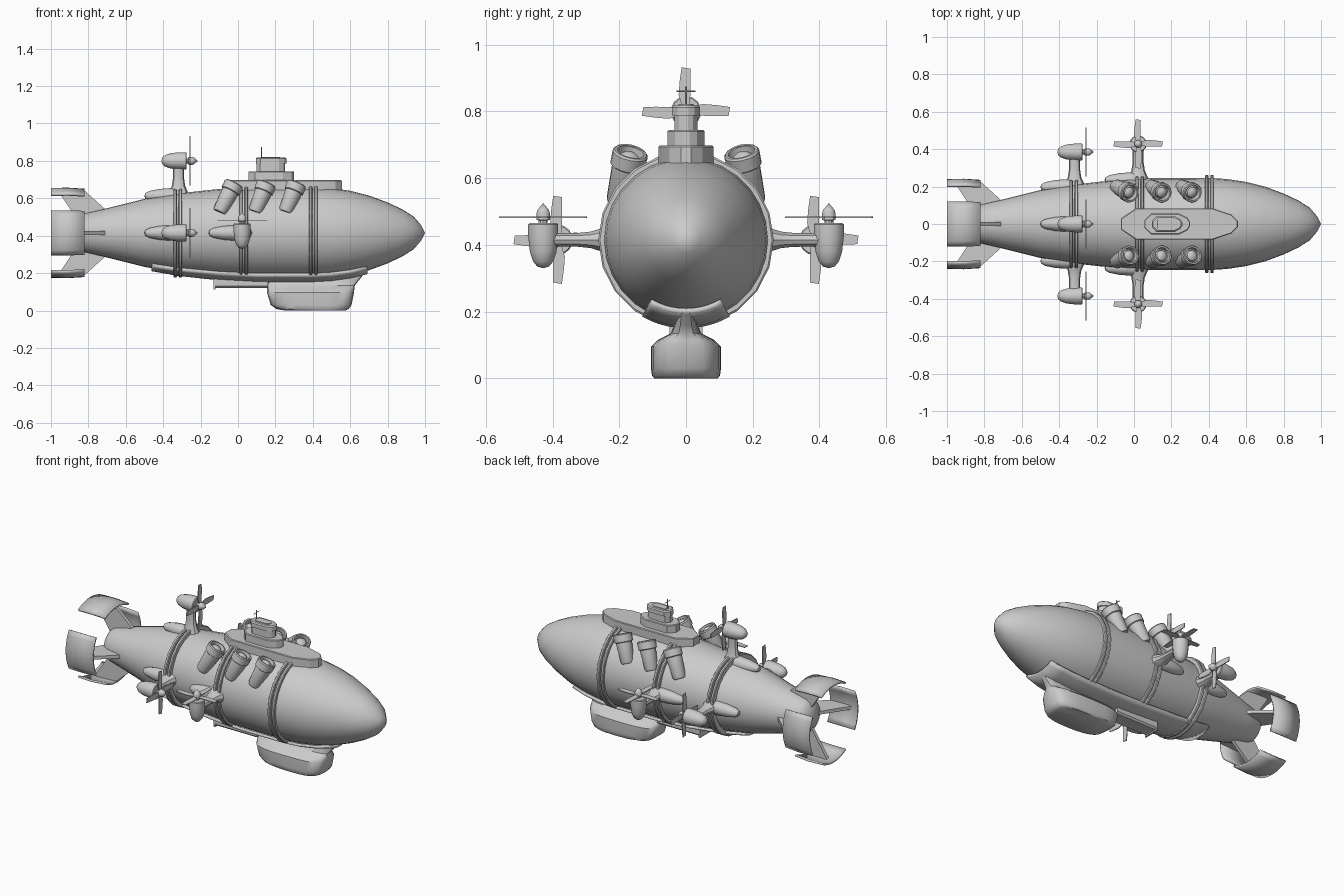
import bpy, bmesh, math
from math import sin, cos, pi, radians
from mathutils import Matrix, Vector

if "Cube" in bpy.data.objects:
    bpy.data.objects.remove(bpy.data.objects["Cube"])

T, R = Matrix.Translation, Matrix.Rotation
CZ = 0.415                      # height of the hull axis
AXIS = T((0, 0, CZ))


def finish(name, bm, mat=Matrix(), angle=35, merge=True):
    if merge:
        bmesh.ops.remove_doubles(bm, verts=bm.verts, dist=1e-5)
    bmesh.ops.recalc_face_normals(bm, faces=bm.faces)
    bm.transform(mat)
    me = bpy.data.meshes.new(name)
    bm.to_mesh(me)
    bm.free()
    for p in me.polygons:
        p.use_smooth = True
    me.set_sharp_from_angle(angle=radians(angle))
    ob = bpy.data.objects.new(name, me)
    bpy.context.collection.objects.link(ob)
    return ob


def grid(bm, rows, wrap):
    """Skin a list of equally long point rows."""
    vs = [[bm.verts.new(p) for p in row] for row in rows]
    n = len(rows[0])
    for a, b in zip(vs, vs[1:]):
        for i in range(n if wrap else n - 1):
            j = (i + 1) % n
            bm.faces.new((a[i], a[j], b[j], b[i]))
    return vs


def lathe(name, prof, mat, segs=16, arc=None, flat=1.0, angle=35):
    """Turn (x, radius) points around local x; arc = (mid, half) degrees from up."""
    bm = bmesh.new()
    if arc:
        ts = [radians(arc[0] + arc[1] * (2 * i / segs - 1)) for i in range(segs + 1)]
    else:
        ts = [2 * pi * i / segs for i in range(segs)]
    grid(bm, [[(x, r * sin(t) * flat, r * cos(t)) for t in ts] for x, r in prof], not arc)
    bmesh.ops.dissolve_degenerate(bm, dist=1e-6, edges=bm.edges)
    return finish(name, bm, mat, angle)


def loft(name, rows, mat=Matrix(), angle=35):
    """Closed solid through loops of points."""
    bm = bmesh.new()
    vs = grid(bm, rows, True)
    bm.faces.new(vs[0])
    bm.faces.new(vs[-1])
    return finish(name, bm, mat, angle)


def thicken(ob, t):
    m = ob.modifiers.new("thickness", 'SOLIDIFY')
    m.thickness, m.offset = t, 0


# Hull
hull = [(-.88, 0), (-.85, .085), (-.82, .104), (-.72, .127), (-.5, .182), (-.32, .211), (-.1, .235),
        (.1, .246), (.4, .247), (.5, .24), (.6, .225), (.7, .2), (.8, .163), (.88, .125),
        (.94, .087), (.98, .04), (1, 0)]
lathe("hull", hull, AXIS, 28, angle=50)

# Paired hoops around the hull
for x, r in ((-.322, .239), (.03, .26), (.403, .263)):
    for dx in (-.014, .014):
        a, b = x + dx - .009, x + dx + .009
        lathe("hull_hoop", [(a, r - .05), (a, r - .005), (a + .004, r), (b - .004, r), (b, r - .005),
                            (b, r - .05), (a, r - .05)], AXIS, 20)

# Belly plate under the hull
belly = [(-.46, .197), (-.32, .222), (-.1, .246), (.1, .257), (.4, .257), (.5, .251), (.6, .236), (.69, .213)]
thicken(lathe("belly_plate", belly, AXIS, 10, arc=(180, 30)), .016)

# Tail: four curved plates on thin fins
for k in range(4):
    m = AXIS @ R(k * pi / 2, 4, 'X')
    thicken(lathe("tail_plate", [(-1, .234), (-.91, .236), (-.82, .23)], m, 8, arc=(0, 30)), .012)
    fin = [(-.965, .23), (-.82, .226), (-.70, .118), (-.84, .04)]
    loft("tail_fin", [[(x, y, z) for x, z in fin] for y in (-.01, .01)], m)


def tier(name, x0, x1, nose, hy, z0, z1, bev=0.0):
    """Deck tier with cut corners."""
    def loop(z, d):
        a, b, h = x0 + d, x1 - d, hy - d
        t = h * .35
        return [(a, -t, z), (a + nose * .6, -h, z), (b - nose, -h, z), (b - nose * .25, -h * .6, z), (b, -t * .5, z),
                (b, t * .5, z), (b - nose * .25, h * .6, z), (b - nose, h, z), (a + nose * .6, h, z), (a, t, z)]
    loft(name, [loop(z0, 0), loop(z1 - bev, 0), loop(z1, bev)], angle=20)


# Deck, conning tower, antenna
tier("deck", -.07, .555, .13, .083, .6, .697, .004)
tier("tower_base", .055, .3, .06, .056, .69, .744, .004)
tier("tower_neck", .1, .25, .03, .034, .74, .79)
tier("tower_cap", .095, .258, .04, .042, .787, .818, .006)
tier("tower_hatch", .12, .225, .02, .022, .815, .822)
lathe("antenna_mast", [(.81, 0), (.81, .003), (.875, .003), (.875, 0)], T((.125, 0, 0)) @ R(-pi / 2, 4, 'Y'), 6)
lathe("antenna_bar", [(-.028, 0), (-.028, .002), (.028, .002), (.028, 0)],
      T((.125, 0, .86)) @ R(pi / 2, 4, 'Z'), 6)


# Engine: pod, spinner and four blades facing local +x
def engine(mat):
    lathe("engine_pod", [(-.135, 0), (-.13, .018), (-.115, .031), (-.085, .041), (-.04, .046),
                         (-.004, .046), (0, .042), (0, 0)], mat, 14)
    lathe("propeller_hub", [(-.002, .014), (.008, .014), (.01, .021), (.03, .021), (.04, .018), (.06, 0)], mat, 10)
    for k in range(4):
        blade = [(-.011, .012), (-.022, .05), (-.019, .09), (-.013, .132),
                 (.013, .128), (.014, .09), (.013, .05), (.011, .012)]
        loft("propeller_blade", [[(x, y, z) for y, z in blade] for x in (.015, .02)],
             mat @ R(k * pi / 2, 4, 'X'))


# Strut and hull fairing pointing outward at the given roll angle
def pylon(x, roll, r_in, r_out, fair_x, fair_r):
    m = AXIS @ R(roll, 4, 'X')
    lathe("engine_strut", [(r_in - .03, .06), (r_in, .05), (r_in + .03, .036), (r_in + .07, .03),
                           (r_out - .04, .029), (r_out, .034)],
          m @ T((x, 0, 0)) @ R(-pi / 2, 4, 'Y'), 10, flat=.72)
    lathe("strut_fairing", [(0, 0), (.004, .014), (.025, .026), (.08, .037), (.15, .042), (.2, .036), (.23, 0)],
          m @ T((fair_x, 0, fair_r)), 12)


for roll, loc in ((0, (0, .385)), (pi / 2, (-.385, 0)), (-pi / 2, (.385, 0))):
    pylon(-.318, roll, .22, .385, -.5, .198)
    engine(T((-.275, loc[0], CZ + loc[1])))
for s in (-1, 1):
    pylon(.022, -s * pi / 2, .255, .42, -.157, .235)
    engine(T((.022, s * .428, .465)) @ R(-pi / 2, 4, 'Y'))

# Launch tubes, three per side
for s in (-1, 1):
    for x0, x1 in ((-.1, -.02), (.09, .153), (.252, .315)):
        a, b = Vector((x0, s * .203, .525)), Vector((x1, s * .166, .678))
        d = b - a
        L = d.length
        m = T(a) @ d.to_track_quat('X', 'Z').to_matrix().to_4x4()
        lathe("launch_tube", [(0, 0), (0, .032), (.012, .038), (L - .05, .046), (L - .046, .052), (L - .006, .054),
                              (L, .05), (L, .042), (L - .03, .04), (L - .03, .034), (L - .012, .028),
                              (L - .003, .015), (L, 0)], m, 14)

# Gondola under the bow, with a narrow neck up to the hull
rows = []
for z, x0, x1, hy in ((0, .25, .575, .095), (.008, .205, .592, .102), (.03, .175, .607, .105), (.095, .155, .62, .105),
                      (.115, .155, .622, .085), (.135, .155, .625, .046), (.16, .16, .645, .035), (.215, .17, .69, .025)):
    ring = []
    for i in range(24):
        t = 2 * pi * i / 24
        c, q = cos(t), sin(t)
        ring.append(((x0 + x1) / 2 + (x1 - x0) / 2 * math.copysign(abs(c) ** .65, c),
                     hy * math.copysign(abs(q) ** .55, q), z))
    rows.append(ring)
loft("gondola", rows, angle=40)

# Keel box behind the gondola
keel = [(-.05, .2), (-.05, .13), (-.04, .12), (.04, .12), (.05, .13), (.05, .2)]
loft("keel_box", [[(x, y, z) for y, z in keel] for x in (-.13, .16)])
loft("keel_lip", [[(x, y, z) for y, z in ((-.05, .112), (.05, .112), (.05, .14), (-.05, .14))]
                  for x in (-.13, -.12)])
